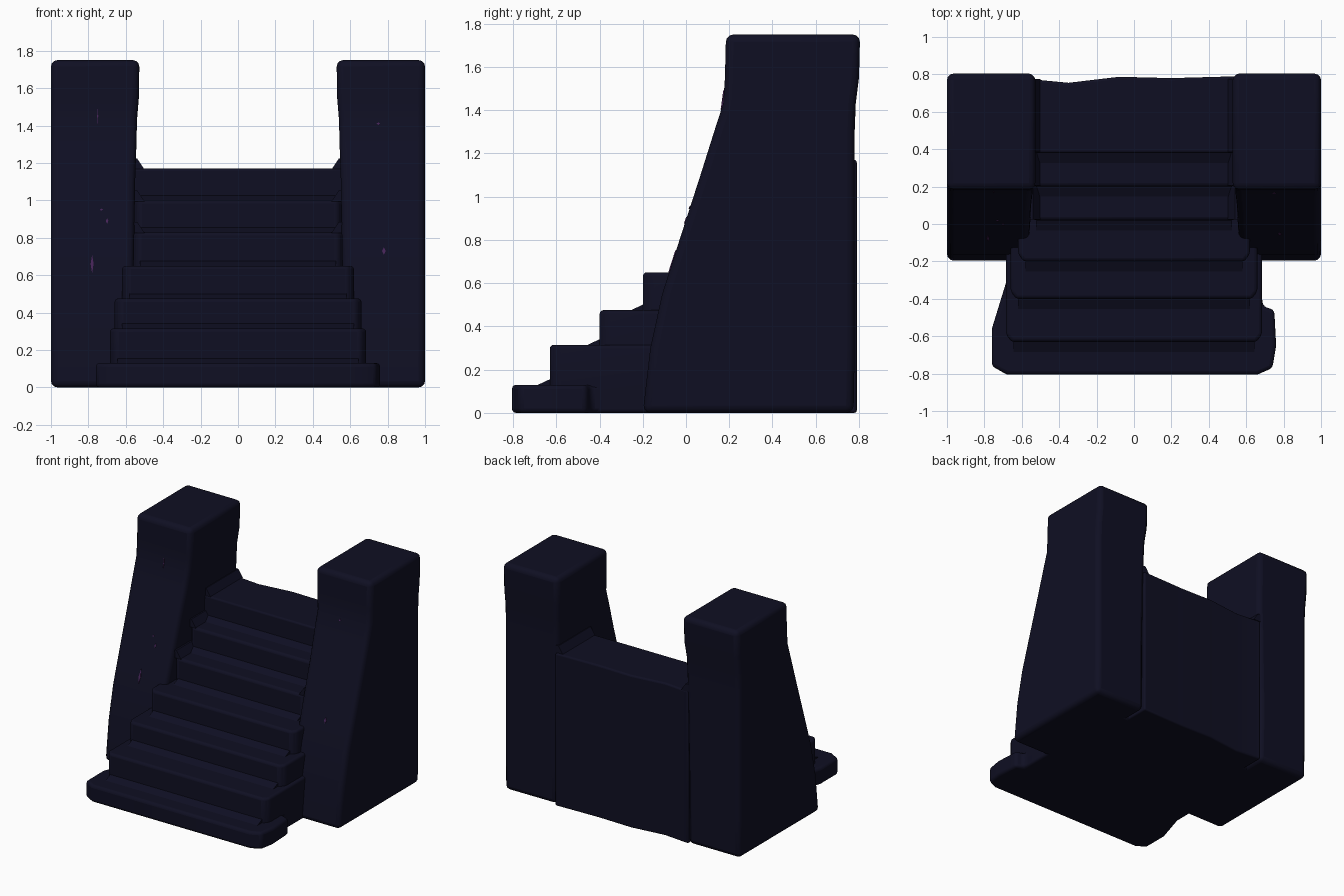
import bpy, bmesh

cube = bpy.data.objects.get("Cube")
if cube:
    bpy.data.objects.remove(cube, do_unlink=True)


def material(name, rgb):
    m = bpy.data.materials.new(name)
    m.use_nodes = True
    m.diffuse_color = (*rgb, 1)
    m.node_tree.nodes["Principled BSDF"].inputs["Base Color"].default_value = (*rgb, 1)
    return m


NAVY = material("dark navy stone", (0.0048, 0.0048, 0.0165))
PURPLE = material("purple fleck", (0.06, 0.017, 0.095))


def loft(name, rings, mat=NAVY, bevel=0.0):
    """Skin a stack of equal-length point rings, cap both ends, round the hard edges."""
    bm = bmesh.new()
    loops = [[bm.verts.new(p) for p in ring] for ring in rings]
    n = len(loops[0])
    for a, b in zip(loops, loops[1:]):
        for i in range(n):
            j = (i + 1) % n
            bm.faces.new((a[i], a[j], b[j], b[i]))
    bm.faces.new(loops[0][::-1])
    bm.faces.new(loops[-1])
    bmesh.ops.recalc_face_normals(bm, faces=bm.faces[:])
    mesh = bpy.data.meshes.new(name)
    bm.to_mesh(mesh)
    bm.free()
    mesh.materials.append(mat)
    ob = bpy.data.objects.new(name, mesh)
    bpy.context.collection.objects.link(ob)
    if bevel:
        mod = ob.modifiers.new("soft edges", "BEVEL")
        mod.width, mod.segments = bevel, 3
        mod.limit_method, mod.angle_limit = "ANGLE", 0.6
    bpy.ops.object.select_all(action="DESELECT")
    ob.select_set(True)
    bpy.context.view_layer.objects.active = ob
    bpy.ops.object.shade_smooth_by_angle(angle=0.7)
    return ob


def prism(name, outline, z0, z1, bevel=0.0):
    return loft(name, [[(x, y, z) for x, y in outline] for z in (z0, z1)], bevel=bevel)


# Side pillars: height, inner x, front y, back y
LEVELS = [(0, .56, -.2, .775), (.3, .56, -.165, .78), (.55, .56, -.11, .78),
          (.8, .555, -.03, .78), (1.1, .55, .067, .78), (1.3, .543, .13, .78),
          (1.43, .54, .172, .785), (1.55, .53, .18, .8), (1.75, .527, .185, .805)]
for side, label in ((1, "left"), (-1, "right")):
    rings = [[(side * x, yf, z), (side, yf, z), (side, yb, z), (side * x, yb, z)]
             for z, x, yf, yb in LEVELS]
    loft(label + "_pillar", rings, bevel=0.035)

# Broad bottom step with uneven ends
prism("bottom_step",
      [(-.68, -.805), (.66, -.805), (.74, -.77), (.76, -.65), (.75, -.46), (.69, -.44),
       (.66, -.2), (-.67, -.2), (-.68, -.3), (-.76, -.56), (-.76, -.76)], 0, .13, .02)

# Upper steps: front y, top height, half width
STEPS = [(-.63, .315, .685), (-.4, .475, .66), (-.2, .65, .62),
         (.02, .83, .565), (.2, 1.0, .56)]
floor = .13
for i, (yf, top, w) in enumerate(STEPS):
    prism("step_%d" % (i + 2), [(-w + .03, yf), (w - .03, yf), (w, yf + .04),
                                (w, .6), (-w, .6), (-w, yf + .04)], 0, top, .018)
    # Cove where the riser meets the tread below
    c = w - .04
    loft("cove_%d" % (i + 2), [[(x, yf - .065, floor - .005), (x, yf + .01, floor - .005),
                                (x, yf + .01, floor + .03)] for x in (-c, c)])
    floor = top

# Landing with a slightly wavy back edge
prism("landing", [(-.56, .38), (.56, .38), (.56, .79), (.2, .78), (-.08, .787),
                  (-.35, .755), (-.56, .775)], 0, 1.17, .012)
loft("cove_landing", [[(x, .315, .995), (x, .39, .995), (x, .39, 1.03)] for x in (-.53, .53)])

# Fillets between the upper treads and the pillars
for side, label in ((1, "left"), (-1, "right")):
    for k, (y0, y1, z) in enumerate(((.025, .22, .83), (.205, .4, 1.0), (.385, .775, 1.17))):
        loft("%s_fillet_%d" % (label, k + 1),
             [[(side * .5, y, z - .005), (side * .57, y, z - .005), (side * .57, y, z + .055),
               (side * .54, y, z + .055)] for y in (y0, y1)])


def front_y(z):
    for (z0, _, y0, _), (z1, _, y1, _) in zip(LEVELS, LEVELS[1:]):
        if z <= z1:
            return y0 + (y1 - y0) * (z - z0) / (z1 - z0)


# Small flecks on the pillar fronts: x, z, width, height
FLECKS = [(-.78, .66, .016, .1), (-.75, 1.45, .006, .08), (-.7, .89, .014, .03),
          (-.73, .95, .016, .012), (.78, .73, .02, .04), (.75, 1.41, .018, .014)]
for i, (x, z, w, h) in enumerate(FLECKS):
    corners = [(x - w / 2, z), (x, z - h / 2), (x + w / 2, z), (x, z + h / 2)]
    loft("fleck_%d" % (i + 1), [[(px, front_y(pz) + d, pz) for px, pz in corners]
                                for d in (-.004, .003)], mat=PURPLE)
